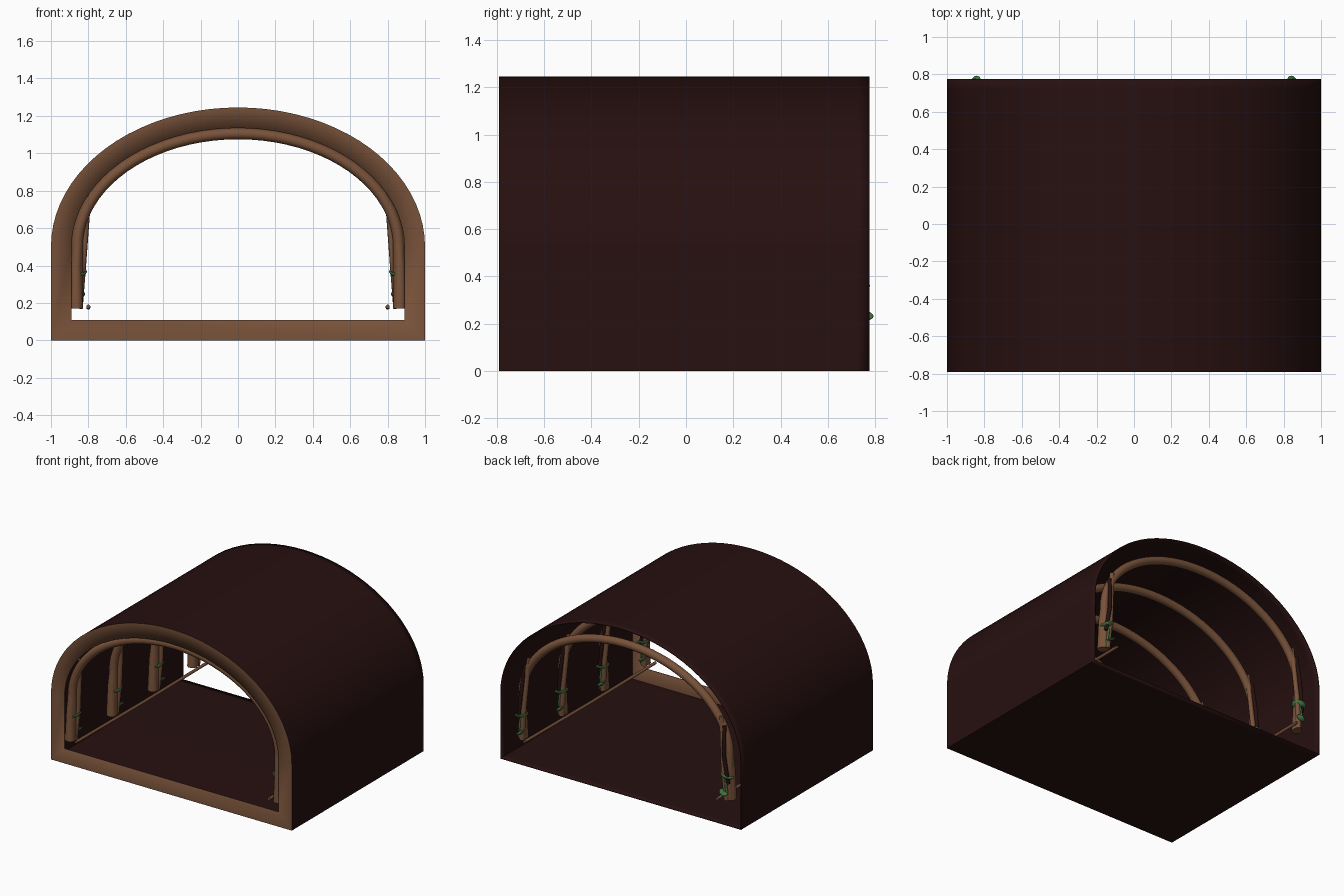
import bpy, bmesh, math
from mathutils import Vector, Euler

cube = bpy.data.objects.get("Cube")
if cube:
    bpy.data.objects.remove(cube, do_unlink=True)


def material(name, colour):
    m = bpy.data.materials.new(name)
    m.use_nodes = True
    m.diffuse_color = (*colour, 1)
    bsdf = m.node_tree.nodes["Principled BSDF"]
    bsdf.inputs["Base Color"].default_value = (*colour, 1)
    bsdf.inputs["Roughness"].default_value = 0.8
    return m


SHELL = material("dark maroon", (0.02, 0.005, 0.005))
WOOD = material("warm brown", (0.19, 0.085, 0.042))
LEAF = material("leaf green", (0.06, 0.19, 0.06))

FRONT, BACK, SPRING, RISE, RIM = -0.79, 0.775, 0.5, 0.745, 0.11
FRAMES = [-0.74, -0.25, 0.24, 0.71]


def add_object(name, bm, mats):
    me = bpy.data.meshes.new(name)
    bm.to_mesh(me)
    bm.free()
    for m in mats:
        me.materials.append(m)
    me.shade_smooth()
    ob = bpy.data.objects.new(name, me)
    bpy.context.collection.objects.link(ob)
    return ob


def arch_points(inset, foot, steps=40):
    """Upright legs joined by a half ellipse, from +x foot to -x foot."""
    a, b = 1 - inset, RISE - inset
    arc = [(a * math.cos(math.pi * i / steps), SPRING + b * math.sin(math.pi * i / steps))
           for i in range(steps + 1)]
    return [(a, foot)] + arc + [(-a, foot)]


def tube(name, points, radius, mat, taper=1.0):
    """Round rod along a path, thinning towards its end."""
    cu = bpy.data.curves.new(name, "CURVE")
    cu.dimensions = "3D"
    cu.bevel_depth = radius
    cu.bevel_resolution = 3
    cu.use_fill_caps = True
    sp = cu.splines.new("POLY")
    sp.points.add(len(points) - 1)
    for i, (p, co) in enumerate(zip(sp.points, points)):
        p.co = (*co, 1)
        p.radius = 1 + (taper - 1) * i / (len(points) - 1)
    sp.use_smooth = True
    cu.materials.append(mat)
    ob = bpy.data.objects.new(name, cu)
    bpy.context.collection.objects.link(ob)
    return ob


def bridge(bm, r0, r1, mat=0):
    n = len(r0)
    for i in range(n):
        j = (i + 1) % n
        bm.faces.new((r0[i], r0[j], r1[j], r1[i])).material_index = mat


# Tunnel shell: closed arch section swept back, with a flat front rim
bm = bmesh.new()
rings = [[bm.verts.new((x, y, z)) for x, z in arch_points(0, 0)]
         for y in (FRONT, FRONT + 0.05, 0, BACK - 0.05, BACK)]
for r0, r1 in zip(rings, rings[1:]):
    bridge(bm, r0, r1)
inner = [bm.verts.new((x, FRONT, z)) for x, z in arch_points(RIM, RIM)]
bridge(bm, inner, rings[0], 1)
bmesh.ops.recalc_face_normals(bm, faces=bm.faces)
shell = add_object("tunnel_shell", bm, [SHELL, WOOD])
solid = shell.modifiers.new("thickness", "SOLIDIFY")
solid.thickness = 0.006
solid.offset = -1
bpy.context.view_layer.objects.active = shell
shell.select_set(True)
bpy.ops.object.shade_smooth_by_angle(angle=math.radians(50))


def leaf(name, centre, radius, tilt):
    """Shallow dished round leaf."""
    bm = bmesh.new()
    bmesh.ops.create_uvsphere(bm, u_segments=16, v_segments=8, radius=radius)
    for v in bm.verts:
        v.co.z *= 0.25
        v.co.z += 0.25 * v.co.xy.length_squared / radius
    rot = Euler(tilt).to_matrix()
    for v in bm.verts:
        v.co = rot @ v.co + Vector(centre)
    return add_object(name, bm, [LEAF])


for n, y in enumerate(FRAMES):
    # Arched rib
    tube(f"rib_arch_{n}", [(x, y, z) for x, z in arch_points(0.14, 0.17)], 0.03, WOOD)
    for side, s in (("left", 1), ("right", -1)):
        # Leaning brace, stout post and dark twisted branch beside each leg
        tube(f"brace_{side}_{n}", [(s * 0.85, y + 0.02, 0.17), (s * 0.83, y + 0.03, 0.4),
                                   (s * 0.8, y + 0.01, 0.78)], 0.02, WOOD, 0.8)
        tube(f"post_{side}_{n}", [(s * 0.865, y - 0.015, 0.17), (s * 0.865, y - 0.01, 0.4),
                                  (s * 0.855, y, 0.6)], 0.036, WOOD, 0.6)
        tube(f"dark_branch_{side}_{n}", [(s * 0.87, y + 0.03, 0.3), (s * 0.845, y + 0.045, 0.5),
                                         (s * 0.83, y + 0.02, 0.72)], 0.014, SHELL)
        # Leafy sprig
        tube(f"sprig_{side}_{n}", [(s * 0.86, y + 0.02, 0.18), (s * 0.86, y + 0.04, 0.27),
                                   (s * 0.85, y + 0.035, 0.34)], 0.008, LEAF)
        leaf(f"upper_leaf_{side}_{n}", (s * 0.85, y + 0.02, 0.345), 0.05, (0.1, s * 0.3, 0))
        leaf(f"lower_leaf_{side}_{n}", (s * 0.84, y + 0.05, 0.23), 0.032, (-0.2, s * 0.6, 0))

# Low side rails
for side, s in (("left", 1), ("right", -1)):
    tube(f"rail_{side}", [(s * 0.8, FRONT + 0.01, 0.18), (s * 0.8, 0, 0.175),
                          (s * 0.8, BACK, 0.18)], 0.011, WOOD)
